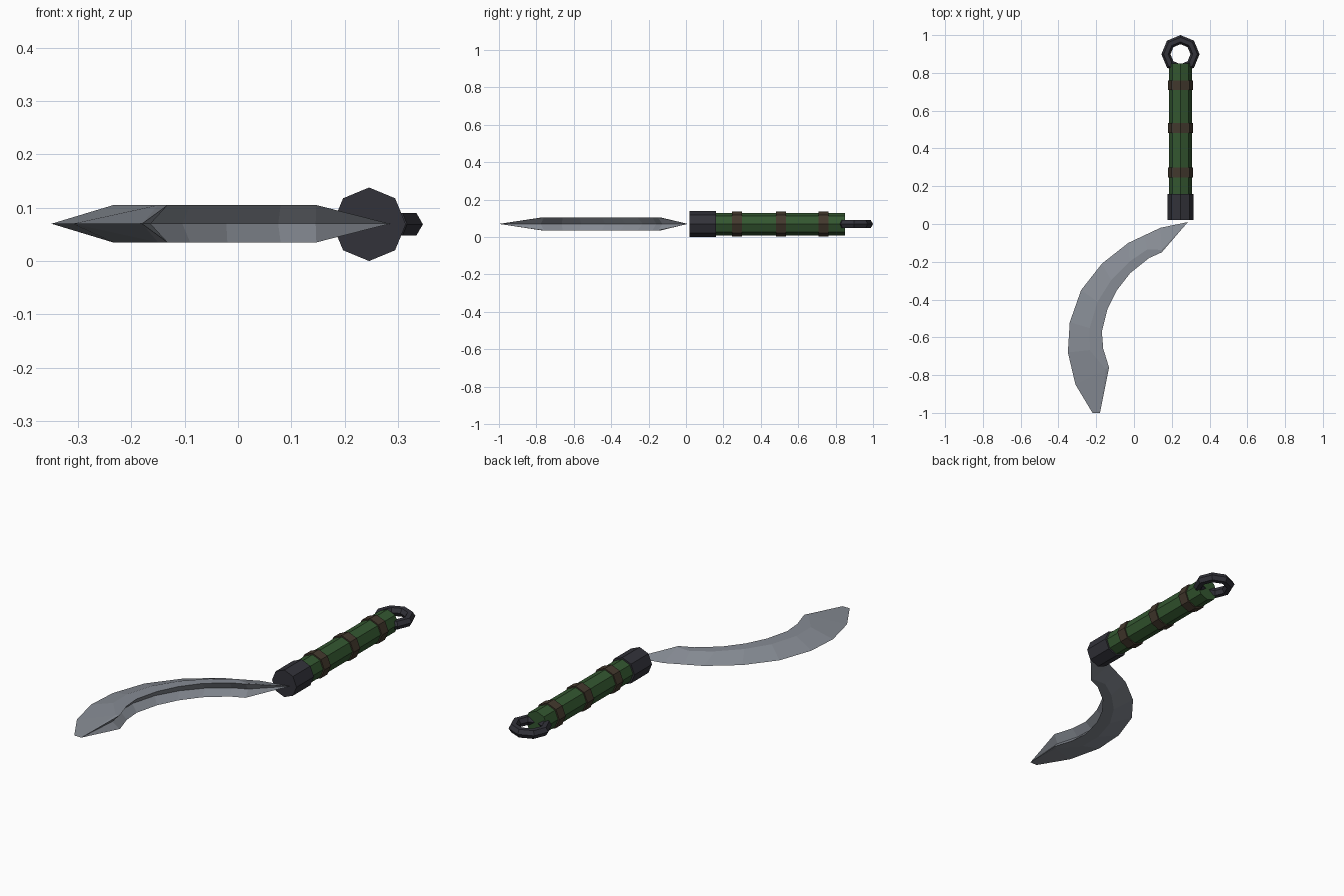
import bpy, bmesh, math
from mathutils import Vector

if "Cube" in bpy.data.objects:
    bpy.data.objects.remove(bpy.data.objects["Cube"])

CX, CZ = 0.246, 0.069      # handle axis


def material(name, rgb):
    m = bpy.data.materials.new(name)
    m.diffuse_color = (*rgb, 1)
    m.use_nodes = True
    m.node_tree.nodes["Principled BSDF"].inputs["Base Color"].default_value = m.diffuse_color
    return m


STEEL = material("steel_grey", (0.24, 0.26, 0.295))
DARK = material("dark_iron", (0.032, 0.032, 0.042))
GREEN = material("grip_green", (0.034, 0.095, 0.03))
BROWN = material("wrap_brown", (0.055, 0.04, 0.026))


def finish(name, bm, mat):
    bmesh.ops.remove_doubles(bm, verts=bm.verts, dist=1e-5)
    bmesh.ops.recalc_face_normals(bm, faces=bm.faces)
    me = bpy.data.meshes.new(name)
    bm.to_mesh(me)
    bm.free()
    me.materials.append(mat)
    ob = bpy.data.objects.new(name, me)
    bpy.context.collection.objects.link(ob)
    return ob


def bridge(bm, rings, closed=False, caps=False):
    """Skin a list of equally long point loops."""
    loops = [[bm.verts.new(p) for p in r] for r in rings]
    n = len(loops[0])
    pairs = list(zip(loops, loops[1:]))
    if closed:
        pairs.append((loops[-1], loops[0]))
    for a, b in pairs:
        for i in range(n):
            j = (i + 1) % n
            bm.faces.new((a[i], a[j], b[j], b[i]))
    if caps:
        bm.faces.new(loops[0])
        bm.faces.new(loops[-1])


def octagon_rod(name, y0, y1, radius, mat):
    bm = bmesh.new()
    bridge(bm, [[(CX + radius * math.sin(k * math.pi / 4), y,
                  CZ + radius * math.cos(k * math.pi / 4)) for k in range(8)]
                for y in (y0, y1)], caps=True)
    return finish(name, bm, mat)


# Handle: collar, grip and three wraps
octagon_rod("collar", 0.02, 0.16, 0.069, DARK)
octagon_rod("grip", 0.15, 0.85, 0.06, GREEN)
for i, y in enumerate((0.273, 0.508, 0.735)):
    octagon_rod(f"wrap_{i + 1}", y - 0.026, y + 0.026, 0.067, BROWN)

# Pommel ring: eight segments with a six-sided section
bm = bmesh.new()
rings = []
for k in range(8):
    a = k * math.pi / 4
    ring = []
    for s in range(6):
        t = s * math.pi / 3
        r = 0.077 + 0.024 * math.cos(t)
        ring.append((CX + r * math.cos(a), 0.899 + r * math.sin(a),
                     CZ + 0.024 * math.sin(t)))
    rings.append(ring)
bridge(bm, rings, closed=True)
finish("pommel_ring", bm, DARK)

# Blade: cutting edge, spine and shoulder position at each station
stations = [
    ((0.285, 0.01), (0.285, 0.01), 1),
    ((0.14, -0.02), (0.147, -0.15), 0.9),
    ((0.055, -0.06), (0.08, -0.18), 0.62),
    ((-0.03, -0.10), (-0.02, -0.26), 0.62),
    ((-0.17, -0.21), (-0.09, -0.35), 0.62),
    ((-0.28, -0.35), (-0.14, -0.45), 0.62),
    ((-0.34, -0.52), (-0.17, -0.57), 0.62),
    ((-0.35, -0.68), (-0.163, -0.66), 0.62),
    ((-0.31, -0.85), (-0.132, -0.76), 0.9),
    ((-0.22, -1.0), (-0.18, -1.0), 1),
]
bm = bmesh.new()
rings = []
for i, (edge, spine, t) in enumerate(stations):
    e, s = Vector(edge), Vector(spine)
    end = i in (0, len(stations) - 1)
    h = 0 if end else 0.035
    shoulder = e.lerp(s, t)
    groove = s if end else s.lerp(e, 0.18)     # shallow channel along the spine
    rings.append([(*e, 0.07), (*shoulder, 0.07 + h), (*s, 0.07 + h),
                  (*groove, 0.07), (*s, 0.07 - h), (*shoulder, 0.07 - h)])
bridge(bm, rings)
bmesh.ops.dissolve_degenerate(bm, dist=1e-5, edges=bm.edges)
finish("blade", bm, STEEL)
